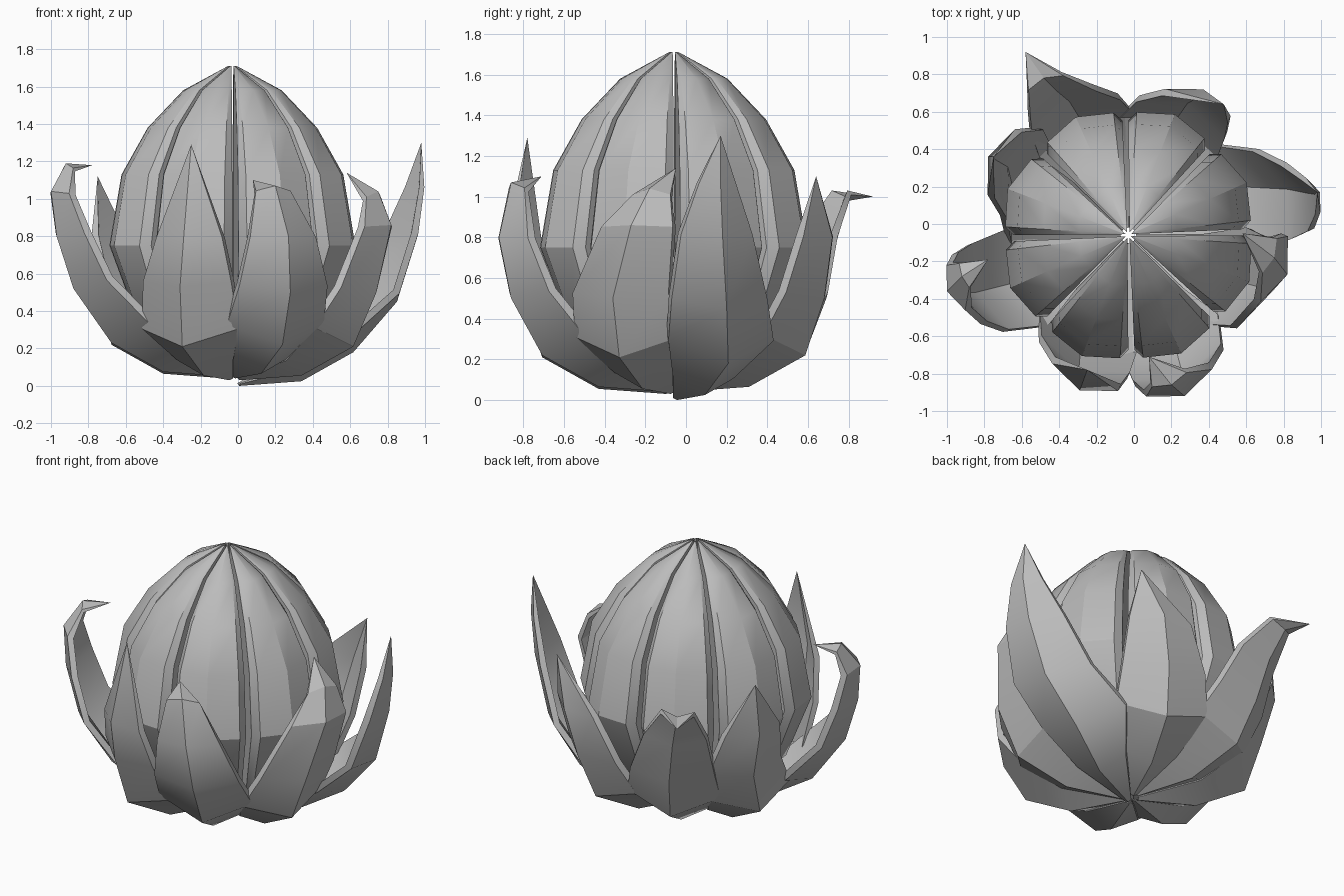
import bpy, bmesh, math
from mathutils import Vector

cube = bpy.data.objects.get("Cube")
if cube:
    bpy.data.objects.remove(cube)

GREY = (0.5, 0.5, 0.5, 1)
CENTRE = Vector((-0.03, -0.06, 0))
UP = Vector((0, 0, 1))

mat = bpy.data.materials.new("plain grey")
mat.use_nodes = True
mat.diffuse_color = GREY
mat.node_tree.nodes["Principled BSDF"].inputs["Base Color"].default_value = GREY


def radial(degrees):
    a = math.radians(degrees)
    return Vector((math.cos(a), math.sin(a), 0))


def loft(name, rows):
    """Skin closed rings of points into a smooth-by-angle object."""
    bm = bmesh.new()
    grid = [[bm.verts.new(p) for p in row] for row in rows]
    n = len(rows[0])
    for low, high in zip(grid, grid[1:]):
        for i in range(n):
            j = (i + 1) % n
            bm.faces.new((low[i], low[j], high[j], high[i]))
    bm.faces.new(grid[0])
    bmesh.ops.remove_doubles(bm, verts=bm.verts, dist=0.0005)
    bmesh.ops.recalc_face_normals(bm, faces=bm.faces)
    mesh = bpy.data.meshes.new(name)
    bm.to_mesh(mesh)
    bm.free()
    mesh.materials.append(mat)
    obj = bpy.data.objects.new(name, mesh)
    bpy.context.collection.objects.link(obj)
    bpy.ops.object.select_all(action="DESELECT")
    obj.select_set(True)
    bpy.context.view_layer.objects.active = obj
    bpy.ops.object.shade_smooth_by_angle(angle=math.radians(30))


# Fruit segments: wedges around the axis, outer profile as (radius, height)
PROFILE = [(0.02, 0.08), (0.27, 0.14), (0.5, 0.36), (0.645, 0.75),
           (0.58, 1.13), (0.44, 1.38), (0.25, 1.58), (0.01, 1.71)]
# Wedge outline as (angle from the middle, radius factor)
OUTLINE = [(-21.5, 0.93), (-17.5, 1), (0, 1.05), (17.5, 1), (21.5, 0.93)]


def segment(index, angle):
    offset = radial(angle) * 0.015
    rows = []
    for r, z in PROFILE:
        ring = [CENTRE + offset + UP * z]
        ring += [ring[0] + radial(angle + a) * r * f for a, f in OUTLINE]
        rows.append(ring)
    loft(f"fruit_segment_{index}", rows)


# Peel petals: shared base rows as (radius, height, half width)
BASE = [(0.04, 0.05, 0.02), (0.4, 0.075, 0.16), (0.7, 0.23, 0.28)]
# Upper spine of each petal, ending at its tip, anticlockwise from the right side
SPINES = [
    [(0.85, 0.2, 0.45), (0.96, 0.18, 0.8), (0.995, 0.17, 1.06), (0.98, 0.17, 1.3)],
    [(0.3, 0.68, 0.5), (0.37, 0.72, 0.8), (0.48, 0.64, 1.1)],
    [(-0.36, 0.69, 0.5), (-0.42, 0.74, 0.78), (-0.49, 0.8, 0.98), (-0.58, 0.92, 1)],
    [(-0.71, 0.32, 0.5), (-0.78, 0.36, 0.8), (-0.75, 0.36, 1.12)],
    [(-0.88, -0.38, 0.52), (-0.97, -0.38, 0.8), (-1, -0.36, 1.04), (-0.92, -0.28, 1.19),
     (-0.78, -0.19, 1.18)],
    [(-0.31, -0.82, 0.53), (-0.29, -0.89, 0.8), (-0.25, -0.78, 1.29)],
    [(0.28, -0.86, 0.5), (0.27, -0.92, 0.8), (0.2, -0.86, 1.07), (0.08, -0.71, 1.1)],
    [(0.74, -0.36, 0.5), (0.82, -0.27, 0.86), (0.75, -0.18, 1.04), (0.58, -0.05, 1.14)],
]
WIDTHS = {3: (0.255, 0.19, 0), 4: (0.255, 0.19, 0.1, 0), 5: (0.25, 0.2, 0.13, 0.07, 0)}
# How far each petal's foot hangs below the others
DROPS = [0.05, 0.01, 0, 0.01, 0, 0.02, 0.01, 0.02]


def petal(index, angle, spine, drop):
    out = radial(angle)
    side = UP.cross(out)
    path = [(CENTRE + out * r + UP * (z - drop), w) for r, z, w in BASE]
    path += [(Vector(p), w) for p, w in zip(spine, WIDTHS[len(spine)])]
    rows = []
    for i, (p, w) in enumerate(path):
        # Edges cup inwards, square to the spine; the skin thins towards the ends
        ahead = path[min(i + 1, len(path) - 1)][0] - path[max(i - 1, 0)][0]
        inward = ahead.cross(side).normalized()
        cup = inward * w * (0.52 if i < len(BASE) else 0.4)
        outer = [p - side * w + cup, p, p + side * w + cup]
        skin = inward * min(0.04, w * 0.3)
        rows.append(outer + [q + skin for q in reversed(outer)])
    loft(f"peel_petal_{index}", rows)


for k in range(8):
    middle = 22.5 + 45 * k
    segment(k + 1, middle + 1.5)
    petal(k + 1, middle, SPINES[k], DROPS[k])
